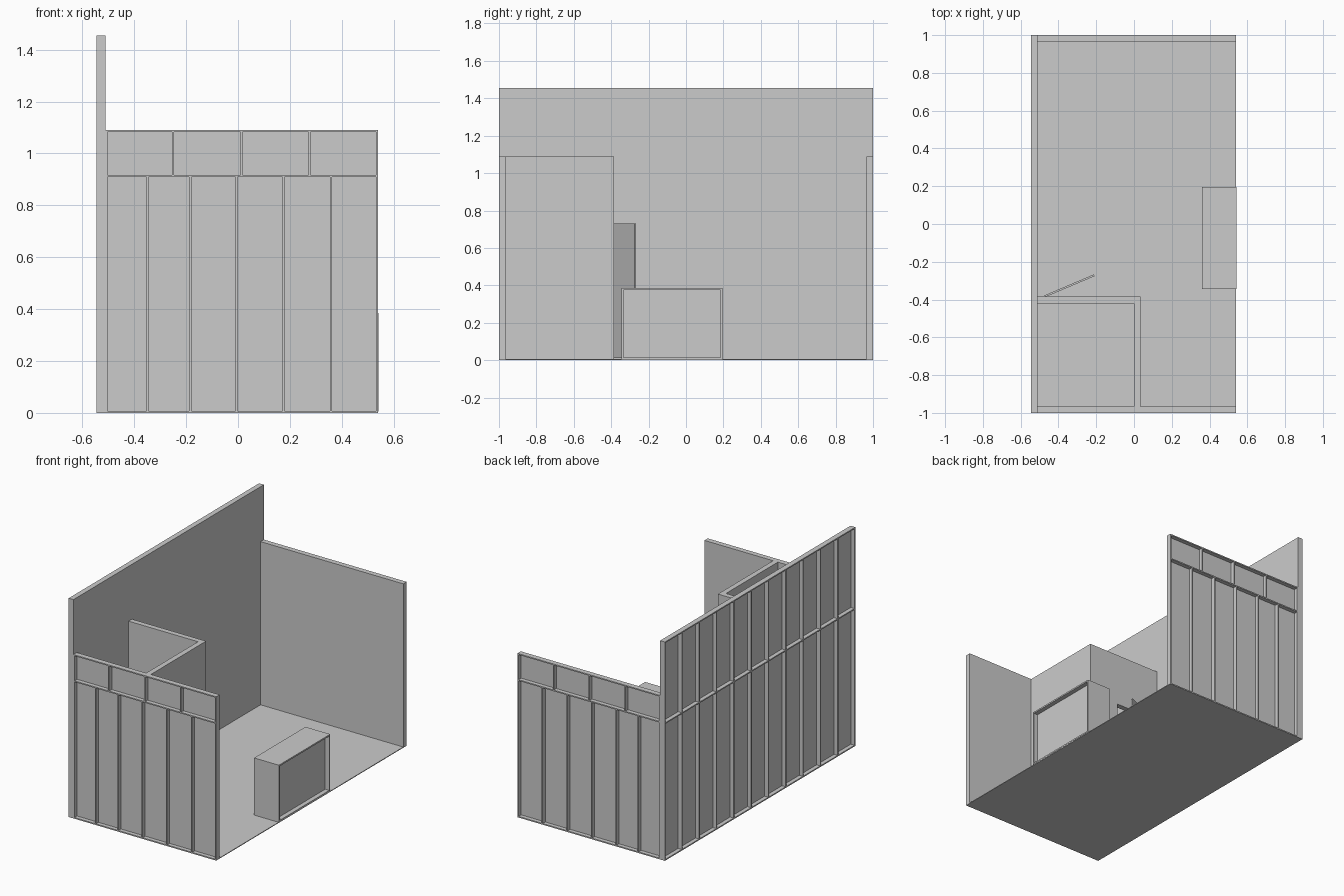
import bpy, bmesh, math
from mathutils import Matrix, Vector

if "Cube" in bpy.data.objects:
    bpy.data.objects.remove(bpy.data.objects["Cube"])


def boxes(name, spans):
    """One object made of axis-aligned boxes given as (x0, x1, y0, y1, z0, z1)."""
    bm = bmesh.new()
    for x0, x1, y0, y1, z0, z1 in spans:
        centre = Vector(((x0 + x1) / 2, (y0 + y1) / 2, (z0 + z1) / 2))
        size = Matrix.Diagonal((x1 - x0, y1 - y0, z1 - z0, 1))
        bmesh.ops.create_cube(bm, size=1, matrix=Matrix.Translation(centre) @ size)
    mesh = bpy.data.meshes.new(name)
    bm.to_mesh(mesh)
    bm.free()
    obj = bpy.data.objects.new(name, mesh)
    bpy.context.collection.objects.link(obj)
    return obj


T = 0.008            # timber thickness
L, R = -0.51, 0.54   # inner face of side wall, open edge of set
MID, LOW, HIGH = 0.913, 1.09, 1.455


def frame(u0, u1, top, lower, upper):
    """Rails and studs of a framed flat as (u0, u1, z0, z1)."""
    h = T / 2
    parts = [(u0, u1, 0, T), (u0, u1, MID - h, MID + h), (u0, u1, top - T, top)]
    for z0, z1, studs in ((T, MID - h, lower), (MID + h, top - T, upper)):
        for u in [u0 + h] + studs + [u1 - h]:
            parts.append((u - h, u + h, z0, z1))
    return parts


# Floor
boxes("floor", [(-0.545, R, -1, 1, 0, 0.005)])

# Front and back walls, studs facing outwards
low_studs = [-0.348, -0.184, -0.005, 0.175, 0.358]
high_studs = [-0.251, 0.014, 0.276]
for name, s in (("front", -1), ("back", 1)):
    def ys(a, b):
        return tuple(sorted((s * a, s * b)))
    boxes(name + "_wall_panel", [(L, R, *ys(0.965, 0.973), 0, LOW)])
    boxes(name + "_wall_frame", [(a, b, *ys(0.973, 1.0), z0, z1)
                                 for a, b, z0, z1 in frame(L, R, LOW, low_studs, high_studs)])

# Tall side wall, studs facing outwards
side = [-1 + 2 * i / 11 for i in range(1, 11)]
boxes("side_wall_panel", [(L - 0.008, L, -1, 1, 0, HIGH)])
boxes("side_wall_frame", [(-0.545, L - 0.008, a, b, z0, z1)
                          for a, b, z0, z1 in frame(-1, 1, HIGH, side, side)])

# Small room: partition along y, and partition along x with a doorway
boxes("room_side_wall", [(0, 0.035, -0.965, -0.385, 0.005, LOW)])
boxes("room_door_wall", [(L, -0.47, -0.42, -0.385, 0.005, LOW),
                         (-0.47, -0.188, -0.42, -0.385, 0.735, LOW),
                         (-0.188, 0, -0.42, -0.385, 0.005, LOW)])

# Door standing ajar
door = boxes("door", [(0, 0.284, 0, 0.01, 0.012, 0.732)])
door.location = (-0.47, -0.387, 0)
door.rotation_euler.z = math.radians(23)

# Counter with a shallow recess on its outer side
y0, y1, x1, top, b = -0.345, 0.195, 0.542, 0.385, 0.01
boxes("counter_body", [(0.36, x1 - 0.03, y0, y1, 0.005, top)])
boxes("counter_rim", [(x1 - 0.03, x1, y0, y1, 0.005, 0.005 + b),
                      (x1 - 0.03, x1, y0, y1, top - b, top),
                      (x1 - 0.03, x1, y0, y0 + b, 0.005 + b, top - b),
                      (x1 - 0.03, x1, y1 - b, y1, 0.005 + b, top - b)])
